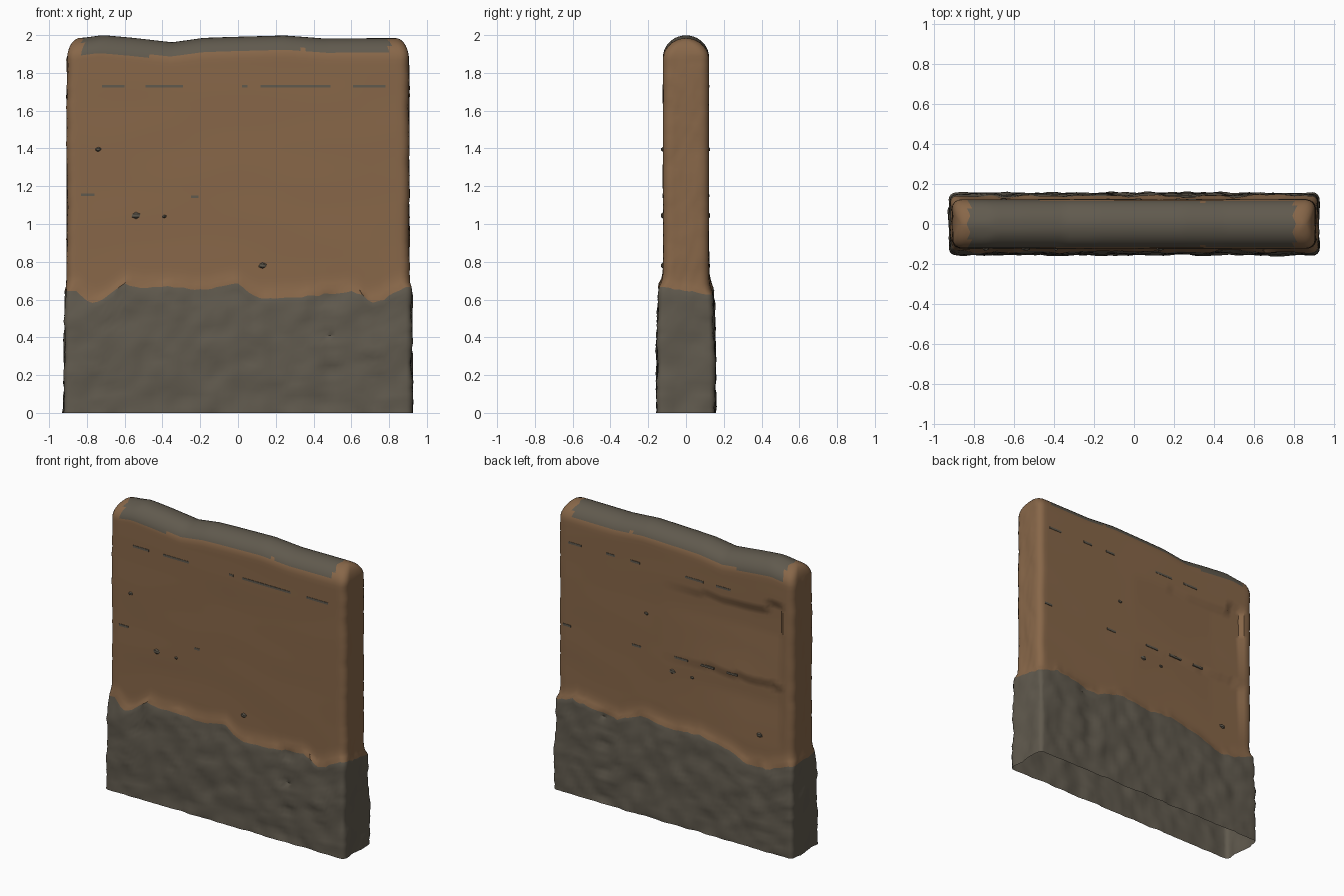
import bpy, bmesh, math, random
from mathutils import Vector, Matrix, noise

if "Cube" in bpy.data.objects:
    bpy.data.objects.remove(bpy.data.objects["Cube"])

random.seed(4)


def material(name, rgb):
    m = bpy.data.materials.new(name)
    m.diffuse_color = (*rgb, 1)
    m.use_nodes = True
    m.node_tree.nodes["Principled BSDF"].inputs["Base Color"].default_value = m.diffuse_color
    return m


CLAY = material("brown clay", (0.245, 0.135, 0.066))
STONE = material("grey stone", (0.118, 0.102, 0.076))


def lerp_table(table, x):
    if x <= table[0][0]:
        return table[0][1]
    for (x0, z0), (x1, z1) in zip(table, table[1:]):
        if x <= x1:
            return z0 + (z1 - z0) * (x - x0) / (x1 - x0)
    return table[-1][1]


# Ragged upper edge of the stone footing (front, back) and ridge of the wall
FRONT = [(-.93, .65), (-.87, .64), (-.8, .575), (-.72, .61), (-.63, .68), (-.5, .66), (-.37, .67),
         (-.2, .65), (0, .685), (.07, .63), (.12, .605), (.3, .61), (.6, .64), (.67, .63),
         (.74, .575), (.82, .62), (.92, .67)]
BACK = [(-.93, .64), (-.75, .57), (-.6, .56), (-.45, .62), (-.2, .67), (0, .65), (.25, .68),
        (.45, .61), (.6, .63), (.8, .66), (.93, .62)]
RIDGE = [(-.9, 1.985), (-.78, 2.0), (-.6, 1.985), (-.38, 1.962), (-.2, 1.985), (-.05, 1.99),
         (.27, 1.998), (.5, 1.982), (.85, 1.984)]
CAP_EDGE = [(-.82, 1.9), (-.55, 1.888), (-.3, 1.895), (-.1, 1.915), (.2, 1.918), (.35, 1.925),
            (.5, 1.905), (.8, 1.9)]

# Perimeter of a rounded rectangle: (u, v, normal x, normal y), counter-clockwise from front left
NX, NY, NC = 62, 9, 4
ring = []
corners = [(-1, -1), (1, -1), (1, 1), (-1, 1)]
for i in range(4):
    (u0, v0), (u1, v1) = corners[i], corners[(i + 1) % 4]
    n, a0 = (NX if i % 2 == 0 else NY), math.radians(90 * i - 90)
    for k in range(n + 1):
        t = k / n
        ring.append((u0 + (u1 - u0) * t, v0 + (v1 - v0) * t, math.cos(a0), math.sin(a0)))
    for k in range(1, NC):
        a = a0 + math.radians(90) * k / NC
        ring.append((u1, v1, math.cos(a), math.sin(a)))

BASE, WALL, DOME = 20, 44, 9


def back_dent(x, z):
    """Worn hollows on the left part of the back."""
    if x < -.86 or x > .1 or z > (1.72 if x < -.75 else 1.65):
        return 0
    fade = min(1, (.1 - x) / .7)
    if z > 1.15:
        return .024 * fade * min(1, (z - 1.15) / .35)
    return .018 * fade * max(0, min(1, (z - .72) / .3))


def surface_point(row, u, v, nx, ny):
    x, side = u * .91, (v + 1) / 2
    edge = lerp_table(FRONT, x) * (1 - side) + lerp_table(BACK, x) * side
    edge += .012 * noise.noise(Vector((x * 22, v * 5, 3)))
    ridge = lerp_table(RIDGE, x)
    a, b, r, push = .905, .122, .045, 0
    if row <= BASE:
        f = row / BASE
        z = edge * f
        a, b, r = .922 - .006 * f, .152 - .012 * f ** 4, .03
        q = Vector((x, v * .15, z))
        push = .011 * noise.noise(q * 7) + .009 * noise.noise(Vector((x * 13, v * 3, z * 20)))
        # Crumbled joint between stones
        joint = .48 if v < 0 else .55
        pit = math.exp(-((x - joint) / .06) ** 2) * max(0, math.sin(z * 34)) ** 3
        push -= .018 * pit * abs(ny)
    elif row <= BASE + WALL:
        f = (row - BASE) / WALL
        z = edge + f * (ridge - .115 - edge)
        step = max(0, 1 - (z - edge) / .09) ** 2
        a, b = a + .008 * step, b + .017 * step
        q = Vector((x * 2, v, z * 5))
        push = .002 * noise.noise(q) + abs(nx) * (.006 * noise.noise(q * 1.3)
                                                  + .004 * noise.noise(q * 4))
        if ny > .95:
            push -= back_dent(x, z)
    else:
        t = (row - BASE - WALL) / DOME * math.pi / 2
        z = ridge - .115 + .115 * math.sin(t)
        b *= math.cos(t)
        a -= .07 * (1 - math.cos(t))
        r = min(r, b)
    return Vector((u * (a - r) + nx * (r + push), v * (b - r) + ny * (r + push), z))


# Wall: one open-bottomed skin with stone footing, clay body and stone coping
bm = bmesh.new()
rows = [[bm.verts.new(surface_point(j, *p)) for p in ring] for j in range(BASE + WALL + DOME + 1)]
n = len(ring)
for j in range(len(rows) - 1):
    for i in range(n):
        k = (i + 1) % n
        f = bm.faces.new((rows[j][i], rows[j][k], rows[j + 1][k], rows[j + 1][i]))
        c = f.calc_center_median()
        coping = -.82 < c.x < .80 and c.z > lerp_table(CAP_EDGE, c.x)
        f.material_index = 1 if j < BASE or coping else 0
bmesh.ops.remove_doubles(bm, verts=bm.verts, dist=.0005)


def finish(bm, name, mats, angle):
    me = bpy.data.meshes.new(name)
    bm.to_mesh(me)
    bm.free()
    for m in mats:
        me.materials.append(m)
    ob = bpy.data.objects.new(name, me)
    bpy.context.collection.objects.link(ob)
    bpy.ops.object.select_all(action='DESELECT')
    ob.select_set(True)
    bpy.context.view_layer.objects.active = ob
    bpy.ops.object.shade_smooth_by_angle(angle=math.radians(angle))
    return ob


finish(bm, "wall", [CLAY, STONE], 40)

# Exposed stone courses: thin strips (start x, end x, z) on the front and back
front_strips = [(-.72, -.6, 1.73), (-.49, -.29, 1.73), (.02, .05, 1.73), (.12, .49, 1.73),
                (.61, .78, 1.73), (-.83, -.76, 1.155), (-.25, -.21, 1.145)]
back_strips = [(.72, .82, 1.73), (.46, .53, 1.73), (.27, .34, 1.73), (-.22, -.08, 1.73),
               (-.43, -.32, 1.73), (.8, .86, 1.15), (.26, .33, 1.15), (-.1, 0, 1.15),
               (-.3, -.2, 1.15), (-.48, -.4, 1.15)]
bm = bmesh.new()
for strips, y in ((front_strips, -.121), (back_strips, .121)):
    for x0, x1, z in strips:
        m = Matrix.Translation(((x0 + x1) / 2, y, z)) @ Matrix.Diagonal((x1 - x0, .008, .014, 1))
        bmesh.ops.create_cube(bm, size=1, matrix=m)
finish(bm, "stone_strips", [STONE], 30)

# Small pebbles poking out of the clay, repeated on the back
bm = bmesh.new()
for x, z, s in ((-.74, 1.395, .018), (-.54, 1.045, .026), (-.39, 1.04, .013), (.13, .78, .023)):
    for px, y in ((x, -.122), (-x - .52, .118)):
        m = Matrix.Translation((px, y, z)) @ Matrix.Diagonal((s, .012, s * .7, 1))
        bmesh.ops.create_icosphere(bm, subdivisions=1, radius=1, matrix=m)
finish(bm, "pebbles", [STONE], 30)
